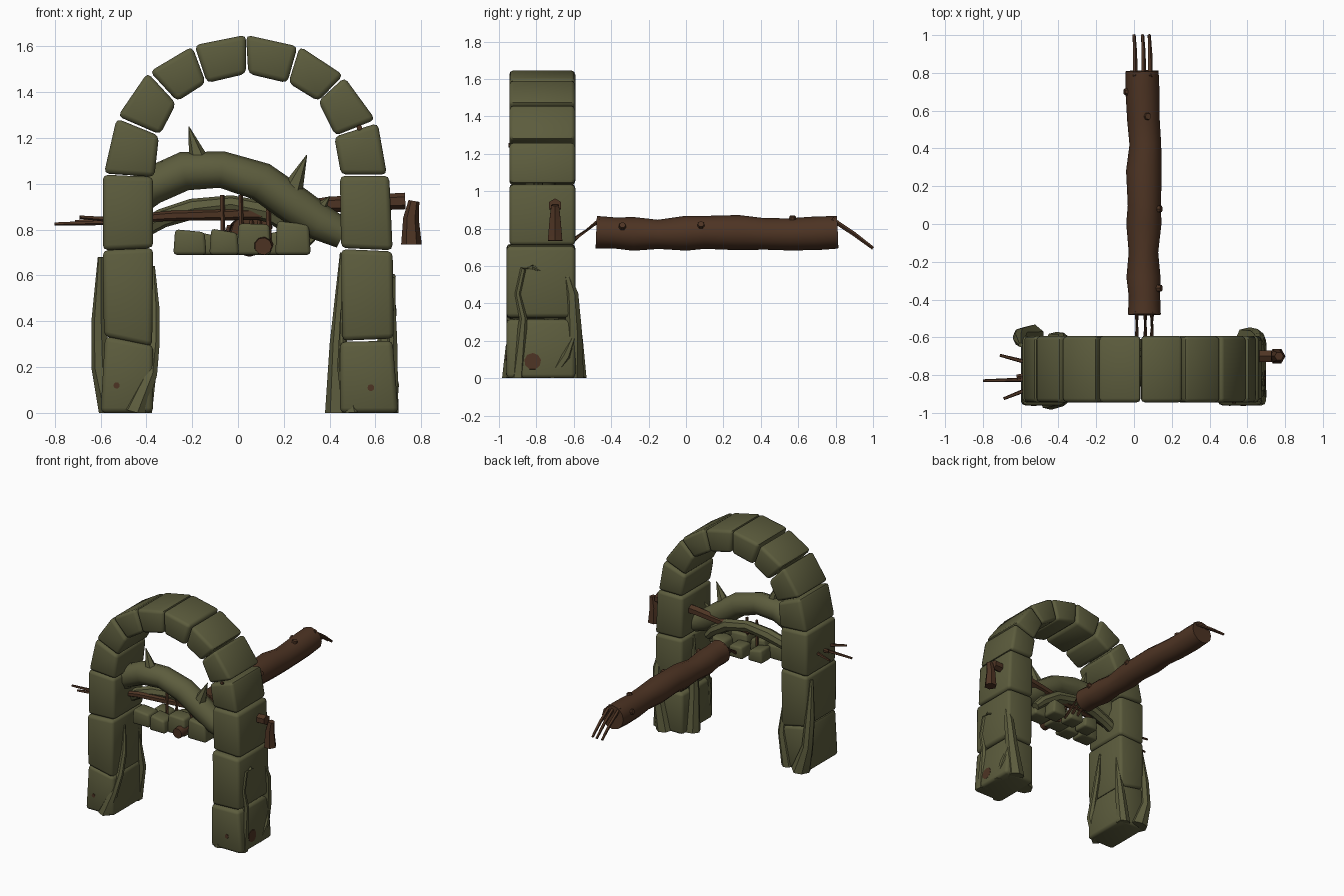
import bpy, bmesh, math, random
from mathutils import Vector
random.seed(4)


def mat(name, c):
    m = bpy.data.materials.new(name)
    m.diffuse_color = (*c, 1)
    return m


GREEN = mat("mossy_green", (0.108, 0.108, 0.047))
BROWN = mat("bark_brown", (0.075, 0.034, 0.017))


def finish(name, bm, m, smooth=35):
    bmesh.ops.recalc_face_normals(bm, faces=bm.faces)
    me = bpy.data.meshes.new(name)
    bm.to_mesh(me)
    bm.free()
    me.materials.append(m)
    ob = bpy.data.objects.new(name, me)
    bpy.context.collection.objects.link(ob)
    if smooth:
        bpy.ops.object.select_all(action='DESELECT')
        ob.select_set(True)
        bpy.context.view_layer.objects.active = ob
        bpy.ops.object.shade_smooth_by_angle(angle=math.radians(smooth))
    return ob


def tube(name, pts, radii, m, sides=8, smooth=40):
    """Tapered tube through points, one radius per point."""
    bm = bmesh.new()
    pts = [Vector(p) for p in pts]
    rings = []
    for i, p in enumerate(pts):
        t = (pts[min(i + 1, len(pts) - 1)] - pts[max(i - 1, 0)]).normalized()
        ref = Vector((0, 1, 0)) if abs(t.y) < 0.8 else Vector((0, 0, 1))
        u = t.cross(ref).normalized()
        v = t.cross(u)
        rings.append([bm.verts.new(p + radii[i] * (u * math.cos(a) + v * math.sin(a)))
                      for a in (2 * math.pi * k / sides for k in range(sides))])
    for a, b in zip(rings, rings[1:]):
        for k in range(sides):
            j = (k + 1) % sides
            bm.faces.new((a[k], a[j], b[j], b[k]))
    bm.faces.new(rings[0])
    bm.faces.new(rings[-1])
    # keep everything above the ground
    for vert in bm.verts:
        vert.co.z = max(vert.co.z, 0)
    return finish(name, bm, m, smooth)


def block(name, quad, y0, y1, m=GREEN, bevel=0.022):
    """Stone with a four-cornered front outline, extruded in y and rounded."""
    bm = bmesh.new()
    f = [bm.verts.new((x, y0, z)) for x, z in quad]
    b = [bm.verts.new((x, y1, z)) for x, z in quad]
    bm.faces.new(f)
    bm.faces.new(b[::-1])
    for k in range(4):
        j = (k + 1) % 4
        bm.faces.new((f[k], f[j], b[j], b[k]))
    bmesh.ops.bevel(bm, geom=bm.edges[:], offset=bevel, segments=2, profile=0.5, affect='EDGES')
    return finish(name, bm, m, 50)


# arch stones, corner points in front view (x, z)
stones = [
    [(-.60, 0), (-.37, 0), (-.37, .295), (-.58, .335)],
    [(-.585, .335), (-.375, .29), (-.37, .72), (-.59, .71)],
    [(-.59, .71), (-.37, .72), (-.37, 1.03), (-.59, 1.04)],
    [(-.585, 1.045), (-.365, 1.03), (-.345, 1.21), (-.53, 1.285)],
    [(-.525, 1.295), (-.34, 1.215), (-.27, 1.35), (-.395, 1.485)],
    [(-.385, 1.49), (-.265, 1.36), (-.14, 1.44), (-.20, 1.60)],
    [(-.19, 1.605), (-.135, 1.44), (.035, 1.48), (.035, 1.65)],
    [(.035, 1.65), (.045, 1.48), (.215, 1.44), (.26, 1.60)],
    [(.27, 1.60), (.22, 1.44), (.35, 1.36), (.46, 1.475)],
    [(.465, 1.465), (.35, 1.36), (.425, 1.21), (.60, 1.28)],
    [(.61, 1.265), (.42, 1.205), (.45, 1.04), (.65, 1.04)],
    [(.445, 1.035), (.66, 1.035), (.675, .71), (.45, .72)],
    [(.45, .715), (.675, .705), (.68, .325), (.455, .315)],
    [(.445, .31), (.675, .315), (.70, 0), (.445, 0)],
]
for i, q in enumerate(stones):
    low = max(z for _, z in q) < 0.75
    block(f"arch_stone_{i + 1}", q, -.96 if low else -.945, -.592)

# fallen log with wobbling bark
ys = [-.48, -.38, -.28, -.15, 0, .1, .28, .42, .55, .7, .81]
xs = [.055, .055, .05, .05, .052, .055, .052, .06, .05, .045, .043]
tube("log", [(x, y, .775 + .006 * math.sin(9 * y)) for x, y in zip(xs, ys)],
     [.087, .083, .09, .078, .093, .088, .094, .084, .086, .09, .087], BROWN, 12)
# knots and splinters on the log
for i, (x, y, z) in enumerate([(-.03, .7, .80), (.07, .57, .845), (.125, -.34, .81), (.125, .08, .815)]):
    d = Vector((x - .05, 0, z - .775)).normalized()
    p = Vector((x, y, z))
    tube(f"log_knot_{i + 1}", [p - d * .02, p + d * .022], [.026, .017], BROWN, 7)
for i, x in enumerate((.005, .05, .085)):
    tube(f"back_splinter_{i + 1}", [(x, .78, .85), (x, .9, .77), (x - .005, 1.0, .695)],
         [.013, .012, .009], BROWN, 5)
    tube(f"front_splinter_{i + 1}", [(x + .01, -.46, .845), (x + .01, -.6, .74), (x + .01, -.66, .70)],
         [.013, .012, .009], BROWN, 5)

# thick thorny vine inside the arch
tube("thorny_vine",
     [(-.46, -.77, .93), (-.38, -.77, .99), (-.235, -.78, 1.055), (-.07, -.78, 1.062),
      (.10, -.78, 1.01), (.25, -.77, .905), (.36, -.77, .83), (.46, -.77, .78)],
     [.08, .083, .085, .08, .085, .085, .08, .065], GREEN, 10)
for i, (b, t, r) in enumerate([((-.17, 1.10), (-.215, 1.25), .045), ((.24, .98), (.30, 1.125), .045),
                               ((-.35, 1.03), (-.33, 1.10), .04), ((.34, .87), (.40, .945), .04),
                               ((-.38, 1.0), (-.33, 1.0), .03)]):
    tube(f"thorn_{i + 1}", [(b[0], -.79, b[1]), (t[0], -.79, t[1])], [r, .002], GREEN, 6, 0)
# thinner second vine
tube("thin_vine", [(-.42, -.71, .80), (-.33, -.71, .85), (-.2, -.70, .89), (-.03, -.70, .91),
                   (.14, -.70, .875), (.26, -.71, .80), (.32, -.72, .74)],
     [.04, .042, .045, .04, .045, .04, .03], GREEN, 8)

# branch laid through both legs, with splintered tip and hanging stump
tube("cross_branch", [(.73, -.70, .925), (.4, -.70, .91), (.1, -.71, .87), (-.3, -.75, .86), (-.62, -.81, .835)],
     [.036, .034, .028, .022, .014], BROWN, 6)
for i, (a, b) in enumerate([((-.45, -.82, .835), (-.80, -.83, .825)), ((-.5, -.75, .85), (-.71, -.695, .835)),
                            ((-.5, -.85, .84), (-.69, -.925, .855))]):
    tube(f"branch_splinter_{i + 1}", [a, b], [.014, .008], BROWN, 5)
tube("hanging_stump", [(.757, -.70, .735), (.755, -.70, .85), (.768, -.70, .925)], [.045, .034, .024], BROWN, 6)
for i, (x, r) in enumerate([(-.07, .011), (.01, .011), (.13, .012)]):
    tube(f"hanging_twig_{i + 1}", [(x, -.74, .95), (x + .005, -.75, .74)], [r, r], BROWN, 5)

# pile of rubble under the vine
for i, (x, w, h, y) in enumerate([(-.21, .145, .105, -.80), (-.06, .13, .105, -.82), (.07, .15, .135, -.78),
                                  (.24, .155, .14, -.78), (-.13, .12, .09, -.69), (.02, .12, .09, -.67),
                                  (.17, .12, .10, -.68)]):
    s = random.uniform(-.012, .012)
    block(f"rubble_{i + 1}", [(x - w / 2, .69), (x + w / 2, .69), (x + w / 2 - .008, .69 + h + s),
                              (x - w / 2 + .008, .69 + h - s)], y - .06, y + .06, GREEN, .015)
tube("rubble_stump", [(.11, -.88, .727), (.11, -.72, .735)], [.038, .045], BROWN, 9)

# roots climbing the legs
roots = [
    ([(-.54, -.60, 0), (-.60, -.59, .2), (-.605, -.61, .4), (-.60, -.64, .68)], [.07, .04, .035, .012]),
    ([(-.45, -.93, 0), (-.38, -.935, .17), (-.365, -.88, .3), (-.362, -.84, .45), (-.37, -.82, .64)],
     [.055, .03, .025, .022, .008]),
    ([(-.42, -.62, 0), (-.38, -.61, .25), (-.38, -.65, .55)], [.05, .035, .01]),
    ([(.60, -.61, 0), (.645, -.60, .25), (.66, -.61, .45), (.66, -.65, .60)], [.065, .045, .035, .01]),
    ([(.66, -.90, 0), (.675, -.87, .32), (.672, -.90, .45), (.672, -.87, .585), (.675, -.82, .595),
      (.67, -.77, .57)], [.045, .022, .018, .017, .014, .005]),
    ([(.66, -.72, 0), (.675, -.64, .12), (.67, -.60, .22)], [.035, .03, .012]),
    ([(.44, -.70, 0), (.44, -.72, .3), (.455, -.74, .7)], [.06, .04, .01]),
    ([(.50, -.92, 0), (.455, -.92, .2), (.455, -.90, .45)], [.045, .022, .008]),
]
for i, (p, r) in enumerate(roots):
    tube(f"root_{i + 1}", p, r, GREEN, 7, 45)

# rotten brown patches, thin discs on the stone
for i, (p, n, r) in enumerate([((.692, -.82, .09), (1, 0, .05), .045), ((.58, -.961, .11), (0, -1, 0), .015),
                               ((-.53, -.961, .12), (0, -1, 0), .014), ((-.57, -.72, .1), (-1, 0, 0), .04),
                               ((.53, -.946, 1.245), (0, -1, 0), .012)]):
    p, n = Vector(p), Vector(n).normalized()
    tube(f"patch_{i + 1}", [p - n * .004, p + n * .003], [r, r], BROWN, 9, 0)
